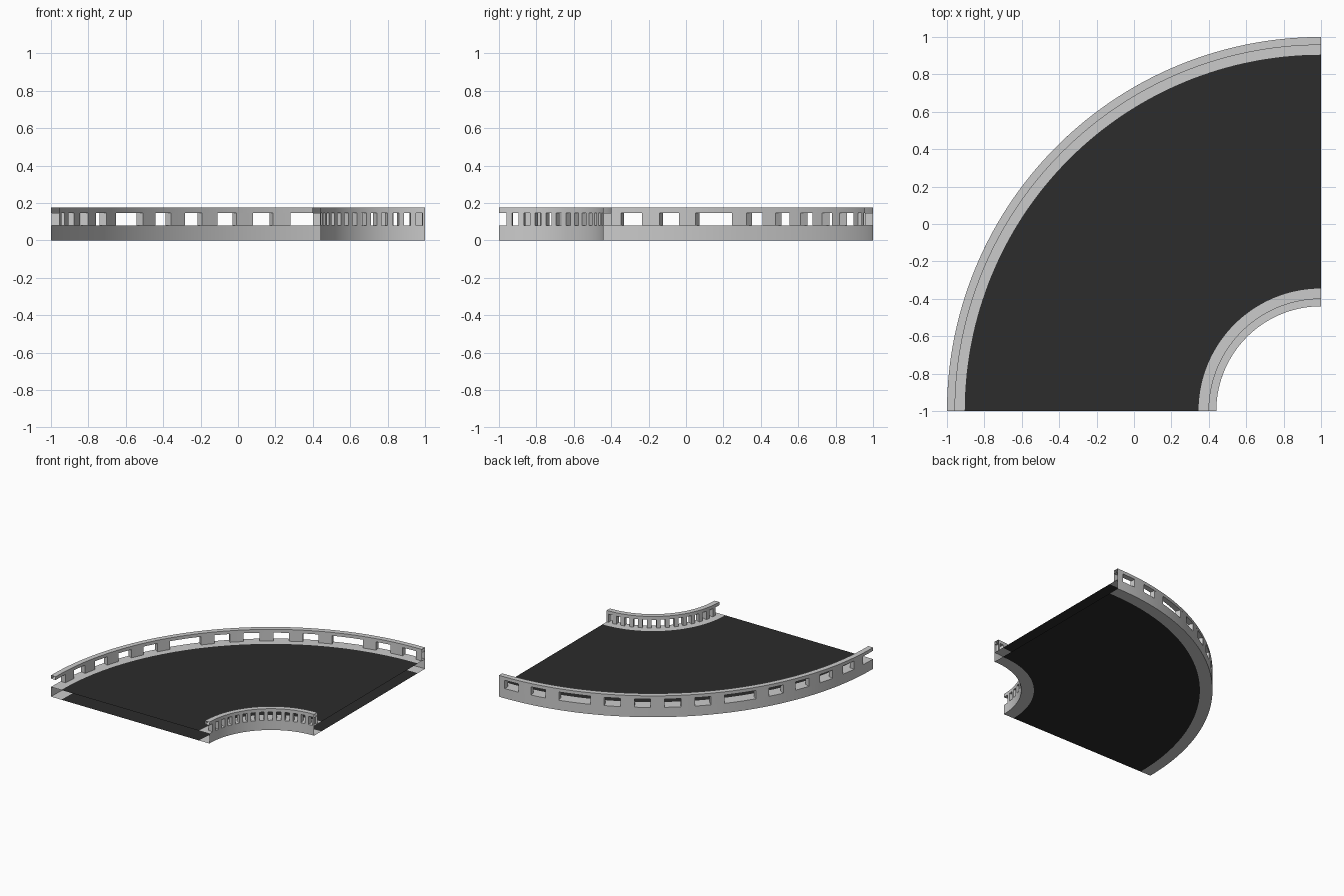
import bpy, bmesh, math

if "Cube" in bpy.data.objects:
    bpy.data.objects.remove(bpy.data.objects["Cube"])

CX, CY = 1.0, -1.0          # centre of the bend
DECK, RAIL_LOW, TOP = 0.08, 0.148, 0.175
STEP, POST_W = 6.48, 3.0    # post spacing and width in degrees


def sweep(bm, profile, a0=0.0, a1=90.0, closed=False, cap0=False, cap1=False, res=1.5):
    """Sweep an (r, z) profile around the bend centre; 0 deg points to -x."""
    n = max(2, round((a1 - a0) / res))
    rings = []
    for i in range(n + 1):
        a = math.radians(a0 + (a1 - a0) * i / n)
        rings.append([bm.verts.new((CX - r * math.cos(a), CY + r * math.sin(a), z))
                      for r, z in profile])
    m = len(profile)
    for p, q in zip(rings, rings[1:]):
        for j in range(m if closed else m - 1):
            k = (j + 1) % m
            bm.faces.new((p[j], p[k], q[k], q[j]))
    if cap0:
        bm.faces.new(rings[0][::-1])
    if cap1:
        bm.faces.new(rings[-1])


def finish(bm, name, mat=None, recalc=True):
    if recalc:
        bmesh.ops.recalc_face_normals(bm, faces=bm.faces)
    me = bpy.data.meshes.new(name)
    bm.to_mesh(me)
    bm.free()
    ob = bpy.data.objects.new(name, me)
    bpy.context.collection.objects.link(ob)
    if mat:
        me.materials.append(mat)
    bpy.ops.object.select_all(action='DESELECT')
    ob.select_set(True)
    bpy.context.view_layer.objects.active = ob
    bpy.ops.object.shade_smooth_by_angle(angle=math.radians(30))
    return ob


def barrier(name, face, wall, lip, posts):
    """Kerb, posts and handrail; face = visible side, lip = road side radius."""
    # kerb shell, open at both ends and towards the road
    bm = bmesh.new()
    prof = [(lip, DECK), (face, DECK), (face, 0), (lip, 0)]
    if face < lip:
        prof.reverse()
    sweep(bm, prof)
    finish(bm, name + "_kerb", recalc=False)

    # handrail
    lo, hi = sorted((face, wall))
    bm = bmesh.new()
    sweep(bm, [(lo, RAIL_LOW), (hi, RAIL_LOW), (hi, TOP), (lo, TOP)], closed=True)
    finish(bm, name + "_handrail")

    # posts
    bm = bmesh.new()
    for c in posts:
        a0, a1 = c - POST_W / 2, min(90, c + POST_W / 2)
        sweep(bm, [(lo, DECK), (hi, DECK), (hi, RAIL_LOW), (lo, RAIL_LOW)],
              a0, a1, closed=True, cap0=True, cap1=a1 < 90)
    finish(bm, name + "_posts")


# outer posts stand in groups of five with a wide opening between groups
outer = [g + k * STEP for g in (18, 54, 90) for k in (-2, -1, 0, 1, 2)
         if g + k * STEP <= 90]
barrier("outer", 2.0, 1.957, 1.905, outer)

# inner posts are evenly spaced
inner = [90 - k * STEP for k in range(14) if 90 - k * STEP > 4]
barrier("inner", 0.56, 0.602, 0.655, inner)

# road deck: top and underside sheets
asphalt = bpy.data.materials.new("asphalt")
asphalt.diffuse_color = (0.025, 0.025, 0.025, 1)
asphalt.use_nodes = True
asphalt.node_tree.nodes["Principled BSDF"].inputs["Base Color"].default_value = asphalt.diffuse_color
bm = bmesh.new()
sweep(bm, [(0.655, DECK), (1.905, DECK)])
sweep(bm, [(1.905, 0), (0.655, 0)])
finish(bm, "road_deck", asphalt, recalc=False)

# make sheet normals face outward
for name in ("road_deck", "outer_kerb", "inner_kerb"):
    me = bpy.data.objects[name].data
    if me.polygons[0].normal.z * (me.polygons[0].center.z - 0.04) < 0:
        me.flip_normals()
